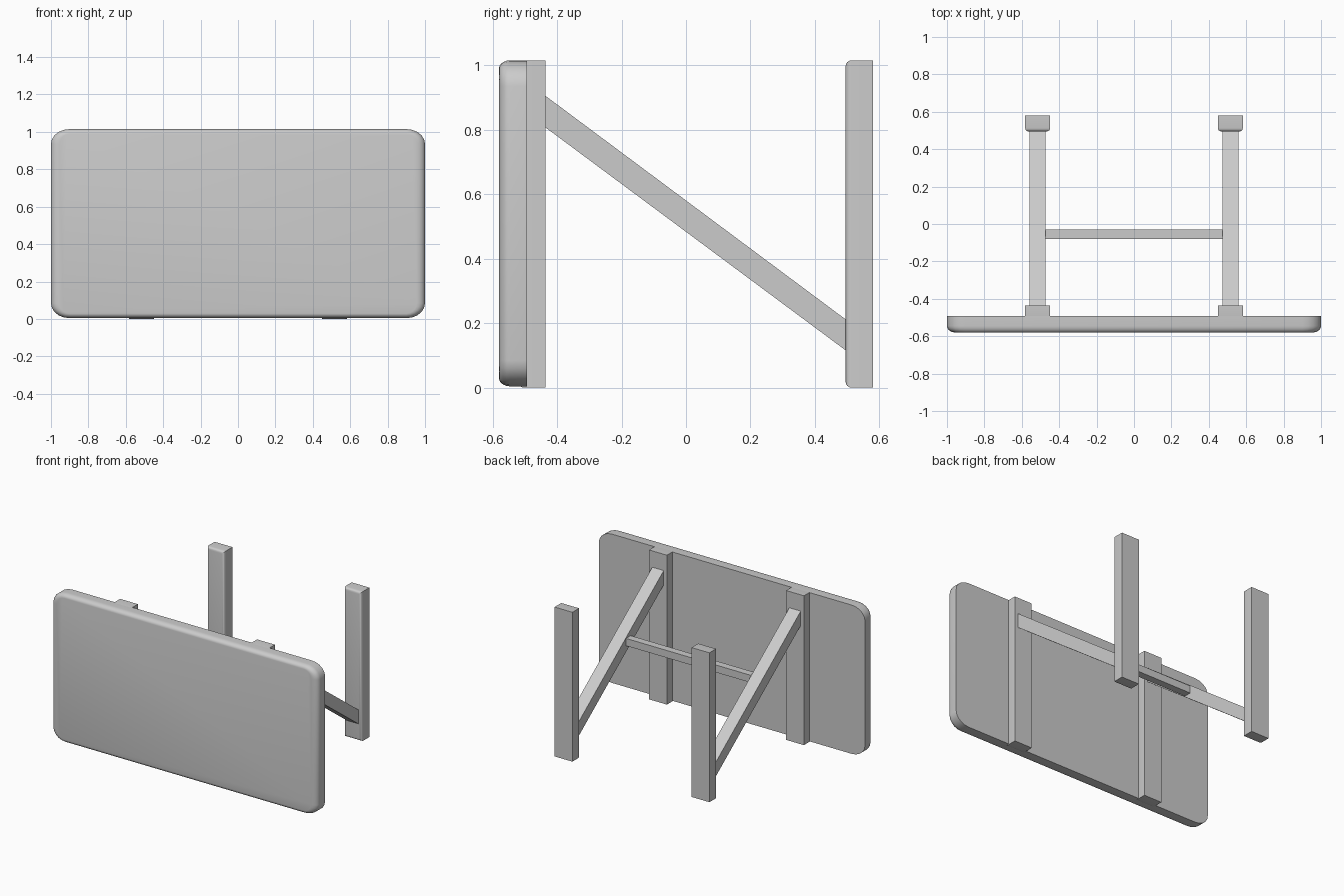
import bpy, bmesh
from math import sin, cos, pi

cube = bpy.data.objects.get("Cube")
if cube:
    bpy.data.objects.remove(cube, do_unlink=True)

HEIGHT = 1.015
LEG_X = 0.515


def finish(bm, name):
    bmesh.ops.recalc_face_normals(bm, faces=bm.faces)
    mesh = bpy.data.meshes.new(name)
    bm.to_mesh(mesh)
    bm.free()
    obj = bpy.data.objects.new(name, mesh)
    bpy.context.collection.objects.link(obj)
    bpy.ops.object.select_all(action='DESELECT')
    obj.select_set(True)
    bpy.context.view_layer.objects.active = obj
    bpy.ops.object.shade_smooth_by_angle(angle=pi / 6)
    return obj


def box(name, lo, hi, front_bevel=0):
    """Box between two corners, with optional rounding around its -y face."""
    bm = bmesh.new()
    bmesh.ops.create_cube(bm, size=1)
    for v in bm.verts:
        v.co = [(a + b) / 2 + c * (b - a) for a, b, c in zip(lo, hi, v.co)]
    if front_bevel:
        edges = [e for e in bm.edges if all(v.co.y < lo[1] + 1e-4 for v in e.verts)]
        bmesh.ops.bevel(bm, geom=edges, offset=front_bevel, segments=4,
                        profile=0.5, affect='EDGES')
    return finish(bm, name)


def prism_x(name, profile, x0, x1):
    """Extrude a (y, z) outline along x."""
    bm = bmesh.new()
    face = bm.faces.new([bm.verts.new((x0, y, z)) for y, z in profile])
    new = bmesh.ops.extrude_face_region(bm, geom=[face])["geom"]
    bmesh.ops.translate(bm, vec=(x1 - x0, 0, 0),
                        verts=[g for g in new if isinstance(g, bmesh.types.BMVert)])
    return finish(bm, name)


def rounded_panel(name, y_front, y_back, corner, edge, steps=5):
    """Upright slab with elliptical corners and a softened front rim."""
    bm = bmesh.new()
    mid = HEIGHT / 2 + 0.002
    half_z = HEIGHT / 2 - 0.002

    def ring(inset_x, inset_z, y):
        verts = []
        for q in range(4):
            sx, sz = [(1, 1), (-1, 1), (-1, -1), (1, -1)][q]
            for i in range(steps + 1):
                a = (q + i / steps) * pi / 2
                x = sx * (1 - corner[0]) + (corner[0] - inset_x) * cos(a)
                z = sz * (half_z - corner[1]) + (corner[1] - inset_z) * sin(a)
                verts.append(bm.verts.new((x, y, mid + z)))
        return verts

    rings = [ring(0, 0, y_back)]
    for i in range(steps + 1):
        a = i / steps * pi / 2
        rings.append(ring(edge[0] * (1 - cos(a)), edge[2] * (1 - cos(a)),
                          y_front + edge[1] * (1 - sin(a))))
    for r, s in zip(rings, rings[1:]):
        for i in range(len(r)):
            j = (i + 1) % len(r)
            bm.faces.new((r[i], r[j], s[j], s[i]))
    bm.faces.new(rings[0])
    bm.faces.new(rings[-1])
    return finish(bm, name)


# Upright front panel
rounded_panel("panel", -0.58, -0.493, corner=(0.1, 0.08), edge=(0.045, 0.035, 0.025))

# Rail, rear post and diagonal brace on each side
for side, sx in (("left", 1), ("right", -1)):
    x = sx * LEG_X
    for part, y0, y1 in (("panel_rail", -0.52, -0.435), ("rear_post", 0.495, 0.58)):
        box(f"{side}_{part}", (x - 0.067, y0, 0), (x + 0.067, y1, HEIGHT), 0.018)
    prism_x(f"{side}_brace",
            [(-0.44, 0.81), (0.5, 0.112), (0.5, 0.208), (-0.44, 0.908)],
            x - 0.043, x + 0.043)

# Bar joining the braces
box("cross_bar", (-0.49, -0.08, 0.548), (0.49, -0.03, 0.598))
